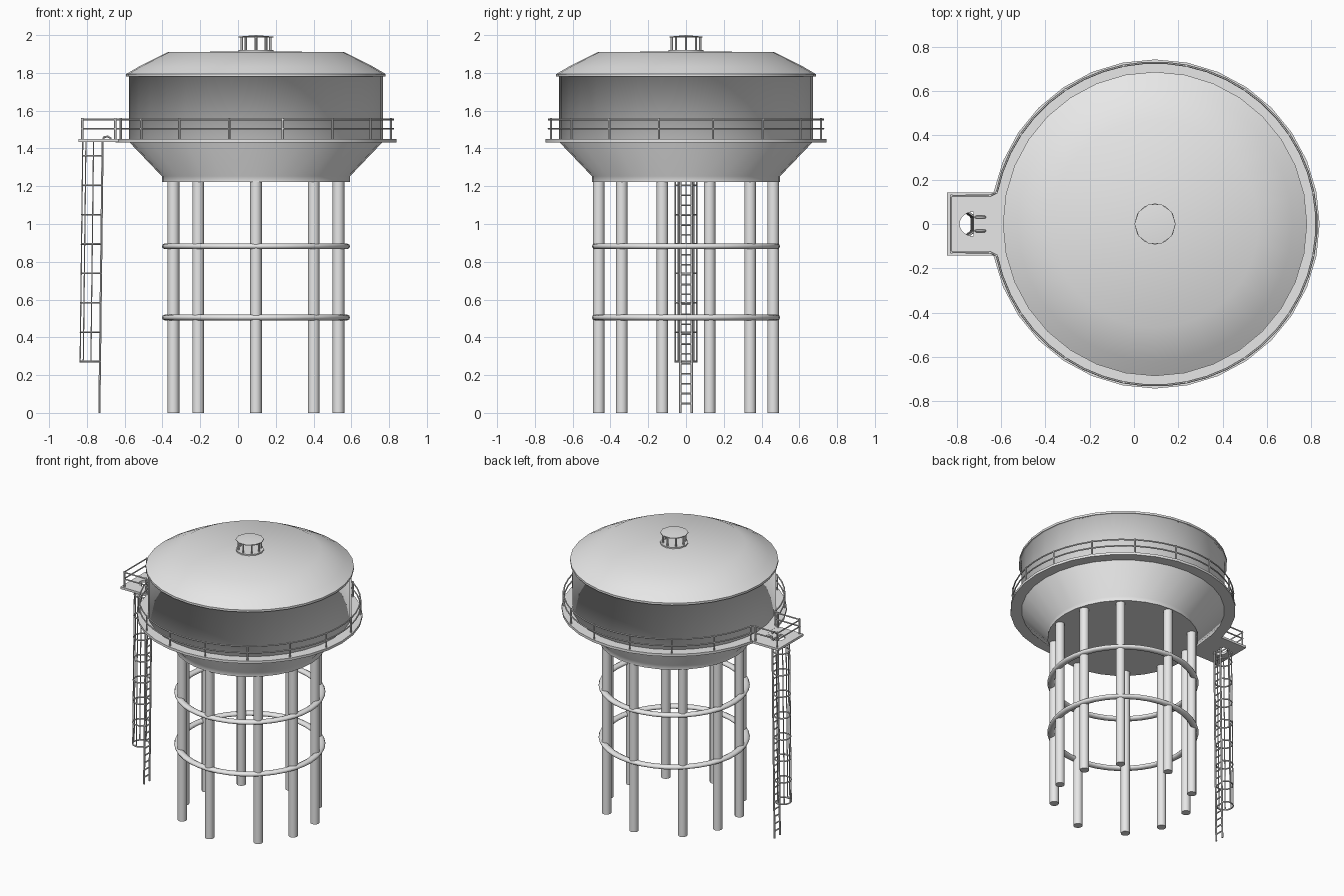
import bpy, bmesh, math
from math import cos, sin, pi, radians

if "Cube" in bpy.data.objects:
    bpy.data.objects.remove(bpy.data.objects["Cube"])

CX = 0.095          # tower axis
DECK = 1.45         # walkway surface

steel = bpy.data.materials.new("painted_grey_steel")
steel.use_nodes = True
GREY = (0.8, 0.8, 0.8, 1)
steel.diffuse_color = GREY
steel.node_tree.nodes["Principled BSDF"].inputs["Base Color"].default_value = GREY


def finish(ob, angle=40):
    ob.data.materials.clear()
    ob.data.materials.append(steel)
    bpy.ops.object.select_all(action="DESELECT")
    ob.select_set(True)
    bpy.context.view_layer.objects.active = ob
    if angle >= 180:
        bpy.ops.object.shade_smooth()
    elif angle:
        bpy.ops.object.shade_smooth_by_angle(angle=radians(angle))
    return ob


def mesh_object(name, bm):
    bmesh.ops.recalc_face_normals(bm, faces=bm.faces)
    me = bpy.data.meshes.new(name)
    bm.to_mesh(me)
    bm.free()
    ob = bpy.data.objects.new(name, me)
    bpy.context.collection.objects.link(ob)
    return ob


def lathe(name, profile, steps=32, angle=40, closed=False):
    """Spin a (radius, z) profile about the tower axis."""
    bm = bmesh.new()
    vs = [bm.verts.new((CX + r, 0, z)) for r, z in profile]
    pairs = list(zip(vs, vs[1:])) + ([(vs[-1], vs[0])] if closed else [])
    edges = [bm.edges.new(p) for p in pairs]
    bmesh.ops.spin(bm, geom=vs + edges, cent=(CX, 0, 0), axis=(0, 0, 1),
                   angle=2 * pi, steps=steps, use_merge=True)
    bmesh.ops.remove_doubles(bm, verts=bm.verts, dist=1e-5)
    return finish(mesh_object(name, bm), angle)


def prism(name, outline, z0, z1):
    bm = bmesh.new()
    face = bm.faces.new([bm.verts.new((x, y, z0)) for x, y in outline])
    top = bmesh.ops.extrude_face_region(bm, geom=[face])["geom"]
    bmesh.ops.translate(bm, vec=(0, 0, z1 - z0),
                        verts=[v for v in top if isinstance(v, bmesh.types.BMVert)])
    return mesh_object(name, bm)


def bars(name, paths, radius, sides=1):
    """Round bars swept along one or many point paths."""
    cu = bpy.data.curves.new(name, "CURVE")
    cu.dimensions = "3D"
    cu.bevel_depth = radius
    cu.bevel_resolution = sides
    cu.use_fill_caps = True
    for path in paths:
        sp = cu.splines.new("POLY")
        sp.points.add(len(path) - 1)
        for p, co in zip(sp.points, path):
            p.co = (*co, 1)
    ob = bpy.data.objects.new(name, cu)
    bpy.context.collection.objects.link(ob)
    bpy.ops.object.select_all(action="DESELECT")
    ob.select_set(True)
    bpy.context.view_layer.objects.active = ob
    bpy.ops.object.convert(target="MESH")
    return finish(bpy.context.object, 50)


def polar(r, deg, z):
    return (CX + r * cos(radians(deg)), r * sin(radians(deg)), z)


# Tank body, roof and hatch
lathe("tank_body", [(0, 1.222), (0.498, 1.222)], angle=0).name = "tank_floor"
lathe("tank_body", [(0.498, 1.222), (0.498, 1.253), (0.672, 1.435),
                    (0.672, 1.78), (0.686, 1.78)], angle=180)
lathe("roof_rim", [(0.672, 1.78), (0.687, 1.78), (0.687, 1.795), (0.672, 1.795)], closed=True)
lathe("roof", [(0.685, 1.795), (0.62, 1.833), (0.468, 1.91), (0, 1.914)], angle=180)
lathe("vent_base", [(0, 1.922), (0.093, 1.922), (0.093, 1.911)], 12)
lathe("vent_cap", [(0, 1.987), (0.093, 1.987), (0.093, 1.992), (0, 2.0)], 10)
bars("vent_posts", [[polar(0.075, a, 1.915), polar(0.075, a, 1.99)]
                    for a in range(0, 360, 45)], 0.007)

# Legs and ring braces
legs = []
for dx, dy in [(0.437, 0.125), (0.306, 0.34), (0, 0.462)]:
    for sx in ([1, -1] if dx else [1]):
        for sy in (1, -1):
            legs.append([(CX + sx * dx, sy * dy, z) for z in (0, 1.23)])
bars("legs", legs, 0.031, 4)
for name, z in [("lower_ring_brace", 0.505), ("upper_ring_brace", 0.882)]:
    lathe(name, [(0.475 + 0.0235 * cos(k * pi / 5), z + 0.016 * sin(k * pi / 5))
                 for k in range(10)], 40, 60, closed=True)

# Walkway and landing, with the ladder opening cut out
lathe("walkway", [(0.66, 1.432), (0.743, 1.432), (0.743, DECK), (0.66, DECK)], closed=True)
landing = prism("landing", [(-0.845, -0.143), (-0.62, -0.143), (-0.56, -0.12),
                            (-0.56, 0.12), (-0.62, 0.143), (-0.845, 0.143)], 1.433, 1.449)
arc = [radians(90 + 15 * k) for k in range(13)]
cutter = prism("opening_cutter", [(-0.725 + 0.062 * cos(a), 0.055 * sin(a)) for a in arc], 1.4, 1.5)
cutter.hide_render = True
cut = landing.modifiers.new("opening", "BOOLEAN")
cut.object = cutter
cut.operation = "DIFFERENCE"
bpy.context.view_layer.objects.active = landing
bpy.ops.object.modifier_apply(modifier=cut.name)
bpy.data.objects.remove(cutter)
finish(landing, 0)

# Guard rails around walkway and landing
R, END, SIDE = 0.729, 168.75, 0.128
rails = []
for z in (1.505, 1.553):
    ring = [polar(R, -END + 2 * END * k / 45, z) for k in range(46)]
    loop = [(-0.65, SIDE, z), (-0.828, SIDE, z), (-0.828, -SIDE, z), (-0.65, -SIDE, z)]
    rails.append(ring + loop + ring[:1])
bars("guard_rails", rails, 0.005)
posts = [polar(R, 11.25 + 22.5 * k, 0) for k in range(16)]
posts += [(x, s * SIDE, 0) for x in (-0.65, -0.824) for s in (1, -1)]
bars("guard_posts", [[(x, y, 1.44), (x, y, 1.56)] for x, y, _ in posts], 0.0065)


# Ladder leans slightly toward the tank
def lean(z):
    return -0.734 + 0.012 * z


stiles = []
for y in (-0.031, 0.031):
    stiles.append([(lean(0), y, 0), (lean(1.44), y, 1.44), (-0.71, y, 1.46),
                   (-0.69, y, 1.463), (-0.675, y, 1.455), (-0.672, y, 1.44)])
bars("ladder_stiles", stiles, 0.0065)
bars("ladder_rungs", [[(lean(z), y, z) for y in (-0.031, 0.031)]
                      for z in (0.05 + 0.0525 * k for k in range(27))], 0.005)

# Safety cage
def cage_point(deg, z):
    return (lean(z) - 0.048 + 0.057 * cos(radians(deg)), 0.057 * sin(radians(deg)), z)


hoops = []
for k in range(8):
    z = 0.272 + 0.1555 * k
    hoop = [cage_point(a, z) for a in range(75, 286, 15)]
    hoops.append([(lean(z), 0.031, z)] + hoop + [(lean(z), -0.031, z)])
bars("cage_hoops", hoops, 0.005)
bars("cage_bars", [[cage_point(a, 0.27), cage_point(a, 1.435)]
                   for a in (90, 135, 180, 225, 270)], 0.0035)
